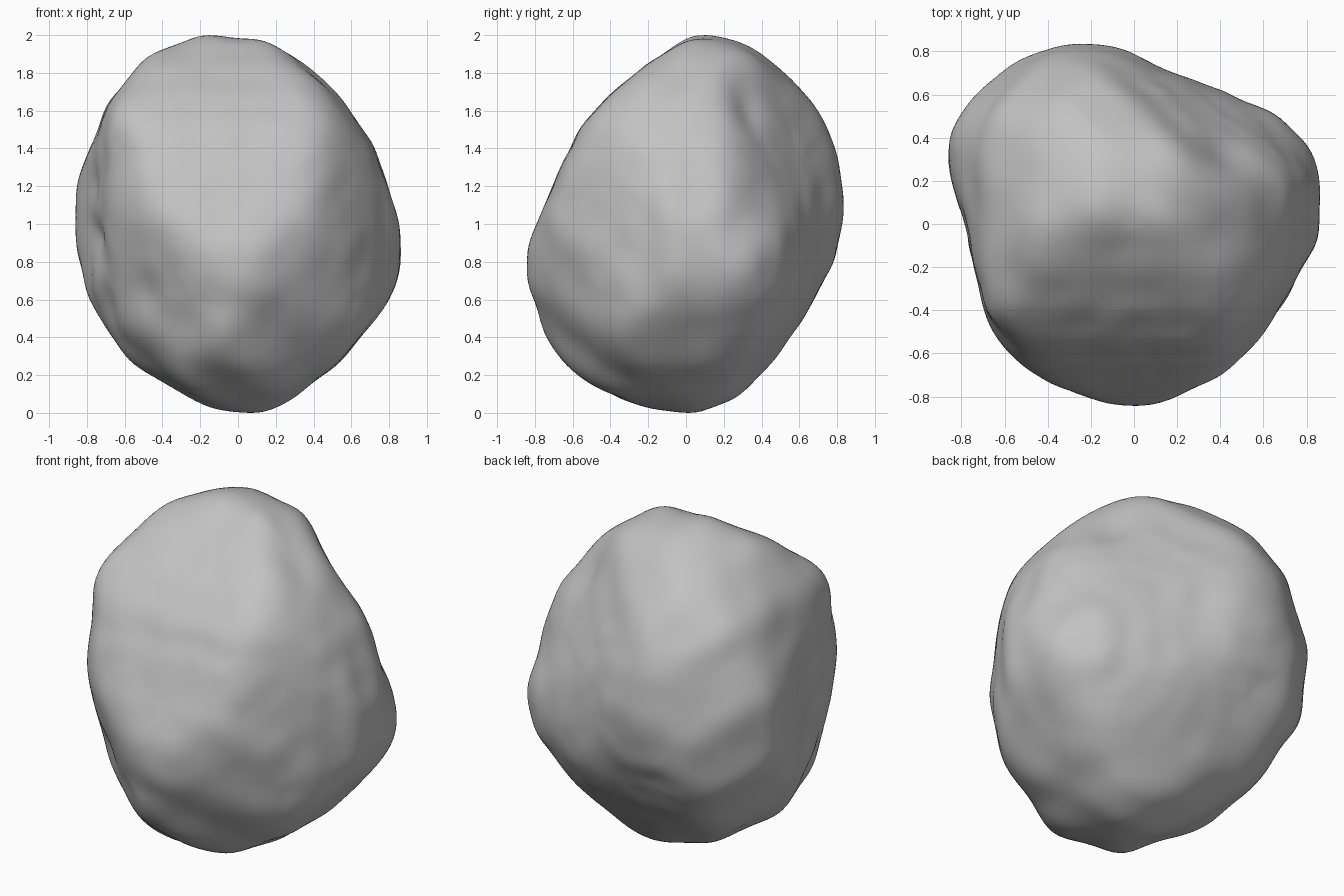
import bpy, bmesh, math
from mathutils import Vector, noise

old = bpy.data.objects.get("Cube")
if old:
    bpy.data.objects.remove(old)

BINS = 72
SHARPNESS = 26
ALLOWANCE = 1.008  # makes up for the rounding of corners

# Outlines of the boulder about its centre, one per cutting direction
FRONT = [(-.2, 1), (.17, .96), (.33, .88), (.55, .66), (.72, .4), (.86, 0), (.86, -.25),
         (.78, -.43), (.55, -.72), (.3, -.92), (.13, -1), (-.12, -.99), (-.45, -.86),
         (-.65, -.63), (-.82, -.33), (-.86, -.15), (-.86, .18), (-.78, .4), (-.7, .62), (-.5, .87)]
SIDE = [(.02, 1), (.14, 1), (.35, .95), (.55, .83), (.7, .66), (.8, .38), (.84, .07),
        (.78, -.2), (.62, -.5), (.46, -.74), (.28, -.92), (.05, -1), (-.2, -.97), (-.45, -.89),
        (-.65, -.73), (-.78, -.53), (-.84, -.35), (-.84, -.1), (-.7, .21), (-.56, .51), (-.4, .69),
        (-.2, .86)]
TOP = [(-.27, .84), (-.05, .82), (.2, .69), (.4, .62), (.65, .52), (.82, .35), (.86, .2),
       (.85, -.08), (.7, -.35), (.55, -.58), (.4, -.7), (.13, -.83), (-.05, -.84), (-.35, -.78),
       (-.6, -.62), (-.69, -.43), (-.77, -.05), (-.86, .2), (-.86, .4), (-.75, .6), (-.5, .78)]
DIAGONAL_A = [(-.84, .01), (-.77, .53), (-.64, .78), (-.32, .94), (-.04, 1), (.18, .98), (.41, .82),
              (.52, .58), (.61, .36), (.8, -.06), (.85, -.23), (.8, -.45), (.61, -.69),
              (.3, -.89), (-.1, -.98), (-.36, -.93), (-.6, -.77), (-.71, -.45)]
DIAGONAL_B = [(-.86, -.05), (-.76, .18), (-.66, .53), (-.41, .78), (-.09, .9), (.15, .85), (.61, .65),
              (.78, .44), (.83, .12), (.82, -.02), (.69, -.53), (.48, -.79), (.1, -.93),
              (-.24, -.89), (-.6, -.54), (-.84, -.2)]
DIAGONAL_C = [(-.79, -.09), (-.73, .31), (-.67, .5), (-.51, .69), (-.19, .91), (.08, .96), (.35, .92),
              (.65, .73), (.84, .47), (.94, .07), (.89, -.31), (.65, -.63), (.35, -.86),
              (-.1, -.99), (-.5, -.85), (-.73, -.44)]


def plane_axes(toward):
    """Horizontal and vertical axes of the plane facing a direction."""
    toward = Vector(toward).normalized()
    right = Vector((0, 0, 1)).cross(toward).normalized()
    return right, toward.cross(right)


def radius_table(points):
    """Distance from the centre to the outline at evenly spaced angles."""
    table = []
    for k in range(BINS):
        a = 2 * math.pi * k / BINS
        c, s = math.cos(a), math.sin(a)
        best = 0
        for p, q in zip(points, points[1:] + points[:1]):
            ex, ey = q[0] - p[0], q[1] - p[1]
            det = c * ey - s * ex
            if abs(det) > 1e-9:
                t = (p[0] * ey - p[1] * ex) / det
                u = (p[0] * s - p[1] * c) / det
                if t > 0 and -1e-6 <= u <= 1 + 1e-6:
                    best = max(best, t)
        table.append(best * ALLOWANCE)
    return table


tilt = math.sqrt(2 / 3)
views = [(plane_axes((0, -1, 0)), FRONT), (plane_axes((1, 0, 0)), SIDE),
         ((Vector((1, 0, 0)), Vector((0, 1, 0))), TOP),
         (plane_axes((1, -1, tilt)), DIAGONAL_A), (plane_axes((-1, 1, tilt)), DIAGONAL_B),
         (plane_axes((1, 1, -tilt)), DIAGONAL_C)]
goals = [radius_table(points) for axes, points in views]
tables = [list(g) for g in goals]

# Round starting stone
bm = bmesh.new()
bmesh.ops.create_icosphere(bm, subdivisions=6, radius=1)
dirs = [v.co.normalized() for v in bm.verts]
bm.verts.index_update()
near = [[e.other_vert(v).index for e in v.link_edges] for v in bm.verts]

# Where each direction falls in each outline: table position and foreshortening
spots = []
for (right, up), points in views:
    row = []
    for d in dirs:
        x, y = d.dot(right), d.dot(up)
        pos = (math.atan2(y, x) / (2 * math.pi) % 1) * BINS
        row.append((int(pos) % BINS, pos % 1, max(math.hypot(x, y), .05)))
    spots.append(row)

# Hollows (negative) and swellings: centre, spread, height
FEATURES = [((.44, .36, .76), .14, -.03), ((.52, .36, .62), .15, -.03),
            ((-.74, -.12, .2), .14, -.03), ((-.7, -.14, -.08), .16, -.05),
            ((-.62, -.2, -.38), .14, -.04), ((-.5, -.58, -.38), .12, -.015),
            ((.78, .02, .15), .14, -.02), ((.82, .1, -.1), .15, .015)]


def relief(d):
    """Height of the hollows, swellings and gentle unevenness."""
    height = .006 * noise.noise(d * 5)
    for centre, spread, lift in FEATURES:
        gap = (d - Vector(centre).normalized()).length
        height += lift * math.exp(-(gap / spread) ** 2)
    return height


bumps = [relief(d) for d in dirs]


def smooth(values, rounds):
    for _ in range(rounds):
        values = [(values[i] + sum(values[j] for j in n) / len(n)) / 2 for i, n in enumerate(near)]
    return values


def carve():
    """Blend all the outlines into one rounded, uneven radius per direction."""
    total = [0] * len(dirs)
    for table, row in zip(tables, spots):
        for i, (k, f, short) in enumerate(row):
            edge = table[k] * (1 - f) + table[(k + 1) % BINS] * f
            total[i] += (short / edge) ** SHARPNESS
    rounded = smooth([t ** (-1 / SHARPNESS) for t in total], 22)
    return [r + b for r, b in zip(rounded, bumps)]


# Grow the outlines until the rounded stone fills them again
for _ in range(9):
    radii = carve()
    for goal, table, row in zip(goals, tables, spots):
        reach = [0] * BINS
        for (k, f, short), r in zip(row, radii):
            k = (k + round(f)) % BINS
            reach[k] = max(reach[k], r * short)
        for k in range(BINS):
            table[k] = min(table[k] * goal[k] / reach[k], goal[k] * 1.2)

# Shape the stone and stand it on the ground
for v, d, r in zip(bm.verts, dirs, carve()):
    v.co = d * r
floor = min(v.co.z for v in bm.verts)
bmesh.ops.translate(bm, verts=bm.verts, vec=(0, 0, -floor))

mesh = bpy.data.meshes.new("boulder")
bm.to_mesh(mesh)
bm.free()
boulder = bpy.data.objects.new("boulder", mesh)
bpy.context.collection.objects.link(boulder)
for face in mesh.polygons:
    face.use_smooth = True

# Stone grey
grey = bpy.data.materials.new("stone_grey")
grey.use_nodes = True
colour = (.54, .54, .54, 1)
grey.diffuse_color = colour
grey.node_tree.nodes["Principled BSDF"].inputs["Base Color"].default_value = colour
mesh.materials.append(grey)
